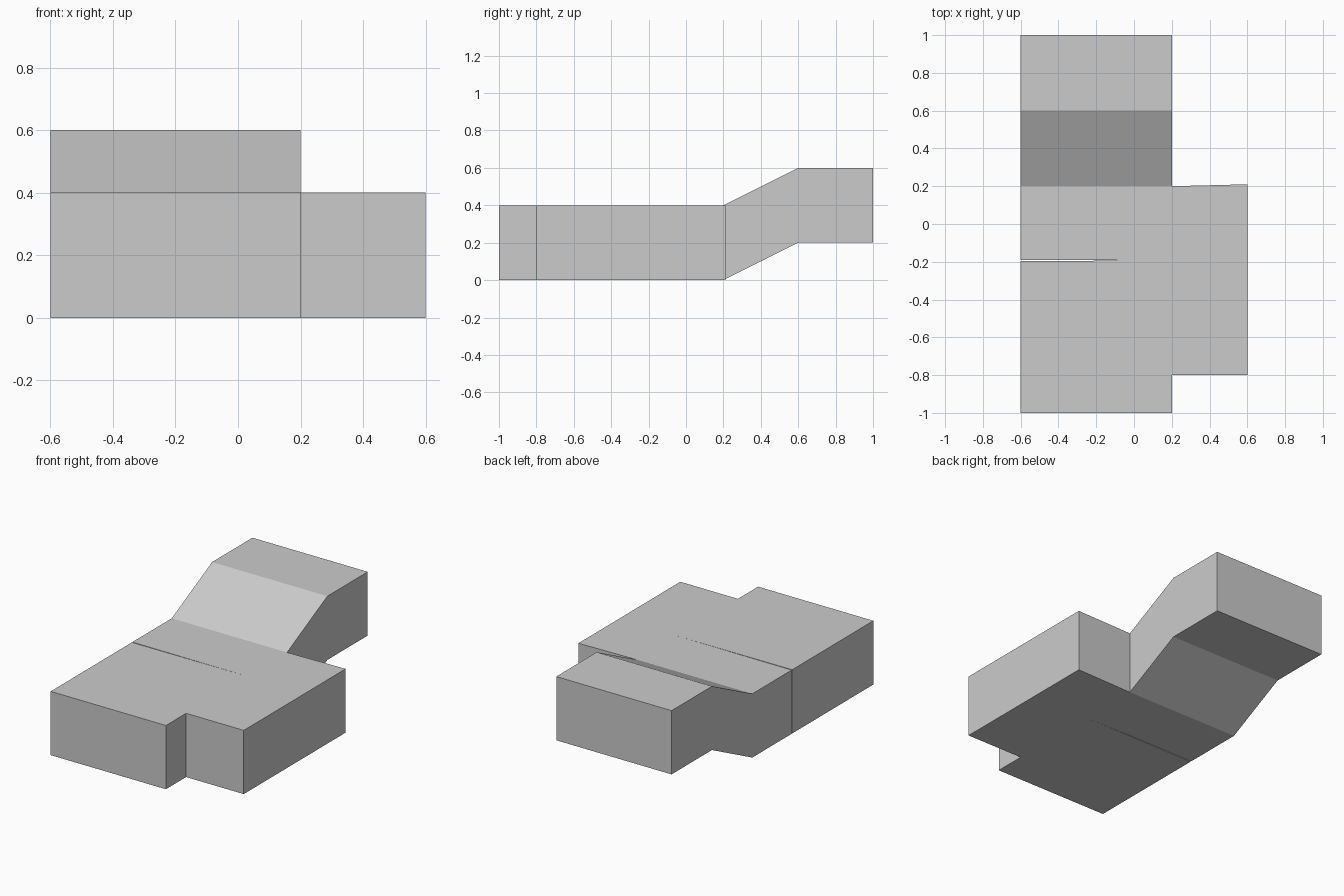
import bpy, bmesh
from mathutils import Vector

if "Cube" in bpy.data.objects:
    bpy.data.objects.remove(bpy.data.objects["Cube"])

bm = bmesh.new()

# Flat base outline with side branch and a hairline slit at the joint
outline = [(-0.6, -1), (0.2, -1), (0.2, -0.8), (0.6, -0.8), (0.6, 0.21),
           (0.2, 0.2), (-0.6, 0.2), (-0.6, -0.19), (0.2, -0.193), (-0.6, -0.196)]
floor = bm.faces.new([bm.verts.new((x, y, 0)) for x, y in outline])
ext = bmesh.ops.extrude_face_region(bm, geom=[floor], use_keep_orig=True)
top = [v for v in ext["geom"] if isinstance(v, bmesh.types.BMVert)]
bmesh.ops.translate(bm, verts=top, vec=(0, 0, 0.4))

# Rising ramp, then the raised level section, grown from the back wall
end = next(f for f in bm.faces
           if all(abs(v.co.y - 0.2) < 1e-4 and v.co.x < 0.21 for v in f.verts))
for step in (Vector((0, 0.4, 0.2)), Vector((0, 0.4, 0))):
    end = bmesh.ops.extrude_discrete_faces(bm, faces=[end])["faces"][0]
    bmesh.ops.translate(bm, verts=end.verts[:], vec=step)

bmesh.ops.recalc_face_normals(bm, faces=bm.faces[:])
mesh = bpy.data.meshes.new("ramp_junction")
bm.to_mesh(mesh)
bm.free()
bpy.context.collection.objects.link(bpy.data.objects.new("ramp_junction", mesh))
